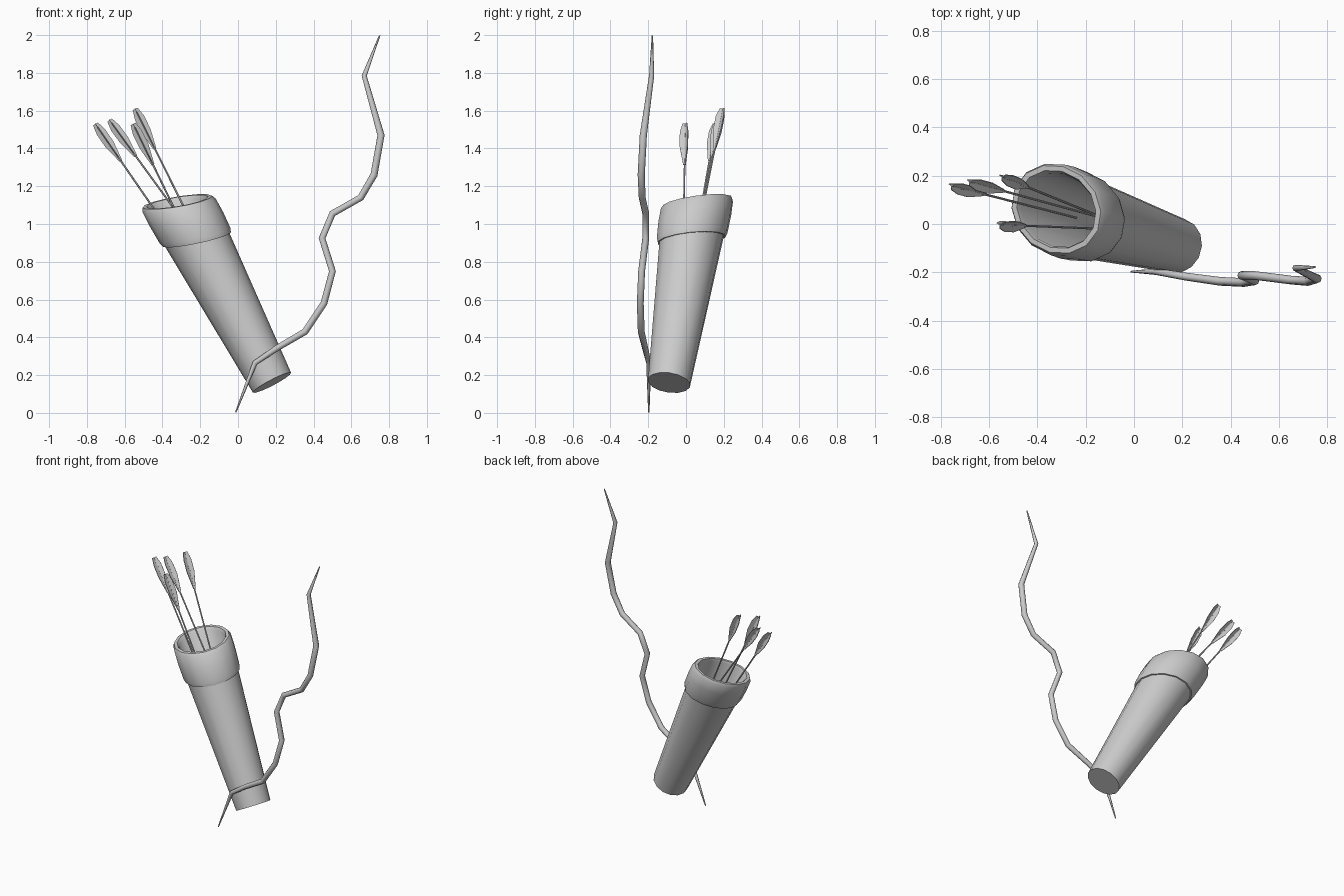
import bpy, bmesh, math
from mathutils import Vector

if "Cube" in bpy.data.objects:
    bpy.data.objects.remove(bpy.data.objects["Cube"])

BOTTOM = Vector((0.18, -0.09, 0.16))
TOP = Vector((-0.32, 0.06, 1.115))
AXIS = (TOP - BOTTOM).normalized()
SIDES = 14


def new_object(name, bm, angle=40):
    bmesh.ops.recalc_face_normals(bm, faces=bm.faces)
    mesh = bpy.data.meshes.new(name)
    bm.to_mesh(mesh)
    bm.free()
    ob = bpy.data.objects.new(name, mesh)
    bpy.context.collection.objects.link(ob)
    bpy.ops.object.select_all(action='DESELECT')
    ob.select_set(True)
    bpy.context.view_layer.objects.active = ob
    bpy.ops.object.shade_smooth_by_angle(angle=math.radians(angle))
    return ob


def frame(d):
    u = Vector((0, 1, 0)).cross(d).normalized()
    return u, d.cross(u)


def lathe(name, rings, sides=SIDES):
    """Bridge rings of (centre, radius, plane normal) around the quiver axis."""
    bm = bmesh.new()
    u, v = frame(AXIS)
    loops = []
    for c, r, n in rings:
        loop = []
        for i in range(sides):
            a = 2 * math.pi * i / sides
            q = (u * math.cos(a) + v * math.sin(a)) * r
            q -= AXIS * (q.dot(n) / AXIS.dot(n))
            loop.append(bm.verts.new(c + q))
        loops.append(loop)
    for a, b in zip(loops, loops[1:]):
        for i in range(sides):
            j = (i + 1) % sides
            bm.faces.new((a[i], a[j], b[j], b[i]))
    bm.faces.new(loops[0])
    bm.faces.new(loops[-1])
    return new_object(name, bm)


def at(z):
    return BOTTOM.lerp(TOP, (z - BOTTOM.z) / (TOP.z - BOTTOM.z))


# Quiver: tapered tube, slanted collar, rim and hollow inside
rim_n = Vector((-0.18, -0.15, 1))
band_n = Vector((-0.22, -0.12, 1))
lathe("quiver", [
    (at(0.16), 0.114, AXIS),
    (at(0.918), 0.168, band_n),
    (at(0.918), 0.177, band_n),
    (at(0.94), 0.185, band_n),
    (at(1.03), 0.190, rim_n),
    (at(1.10), 0.188, rim_n),
    (at(1.118), 0.178, rim_n),
    (at(1.118), 0.158, rim_n),
    (at(1.10), 0.150, rim_n),
    (at(0.50), 0.122, AXIS),
])


# Arrows: thin shaft with three vanes
def arrow(index, top, toward):
    top, toward = Vector(top), Vector(toward)
    d = (toward - top).normalized()
    u, v = frame(d)
    bm = bmesh.new()
    shaft = []
    for s in (0.02, 0.92):
        shaft.append([bm.verts.new(top + d * s + (u * math.cos(k * math.pi / 3)
                     + v * math.sin(k * math.pi / 3)) * 0.005) for k in range(6)])
    for k in range(6):
        j = (k + 1) % 6
        bm.faces.new((shaft[0][k], shaft[0][j], shaft[1][j], shaft[1][k]))
    for loop in shaft:
        bm.faces.new(loop)
    outline = [(0.0, 0.0), (0.0, 0.016), (0.05, 0.029),
               (0.13, 0.029), (0.24, 0.008), (0.24, 0.0)]
    for k in range(3):
        a = 2 * math.pi * k / 3 + math.pi / 6
        out = u * math.cos(a) + v * math.sin(a)
        side = d.cross(out) * 0.002
        lo = [bm.verts.new(top + d * s + out * r - side) for s, r in outline]
        hi = [bm.verts.new(top + d * s + out * r + side) for s, r in outline]
        bm.faces.new(lo)
        bm.faces.new(hi)
        for i in range(len(lo)):
            j = (i + 1) % len(lo)
            bm.faces.new((lo[i], lo[j], hi[j], hi[i]))
    new_object(f"arrow_{index}", bm)


arrow(1, (-0.755, 0.158, 1.53), (-0.235, 0.025, 0.775))
arrow(2, (-0.680, 0.175, 1.55), (-0.185, 0.040, 0.87))
arrow(3, (-0.555, -0.003, 1.53), (-0.205, -0.017, 0.81))
arrow(4, (-0.545, 0.195, 1.61), (-0.175, 0.045, 0.865))

# Bow: recurved limb swept along a path with tapered tips
path = [
    (-0.012, -0.197, 0.003, 0.2), (0.09, -0.197, 0.265, 0.75),
    (0.21, -0.217, 0.345, 0.9), (0.355, -0.237, 0.43, 1),
    (0.455, -0.242, 0.58, 1), (0.50, -0.235, 0.75, 1),
    (0.445, -0.213, 0.925, 1), (0.50, -0.213, 1.055, 1),
    (0.65, -0.232, 1.14, 1), (0.72, -0.237, 1.26, 1.05),
    (0.757, -0.226, 1.47, 1.05), (0.668, -0.182, 1.785, 0.75),
    (0.75, -0.178, 1.998, 0.2),
]
curve = bpy.data.curves.new("bow", 'CURVE')
curve.dimensions = '3D'
curve.bevel_depth = 0.018
curve.bevel_resolution = 2
curve.use_fill_caps = True
spline = curve.splines.new('POLY')
spline.points.add(len(path) - 1)
for p, (x, y, z, r) in zip(spline.points, path):
    p.co = (x, y, z, 1)
    p.radius = r
spline.use_smooth = True
bow = bpy.data.objects.new("bow", curve)
bpy.context.collection.objects.link(bow)
